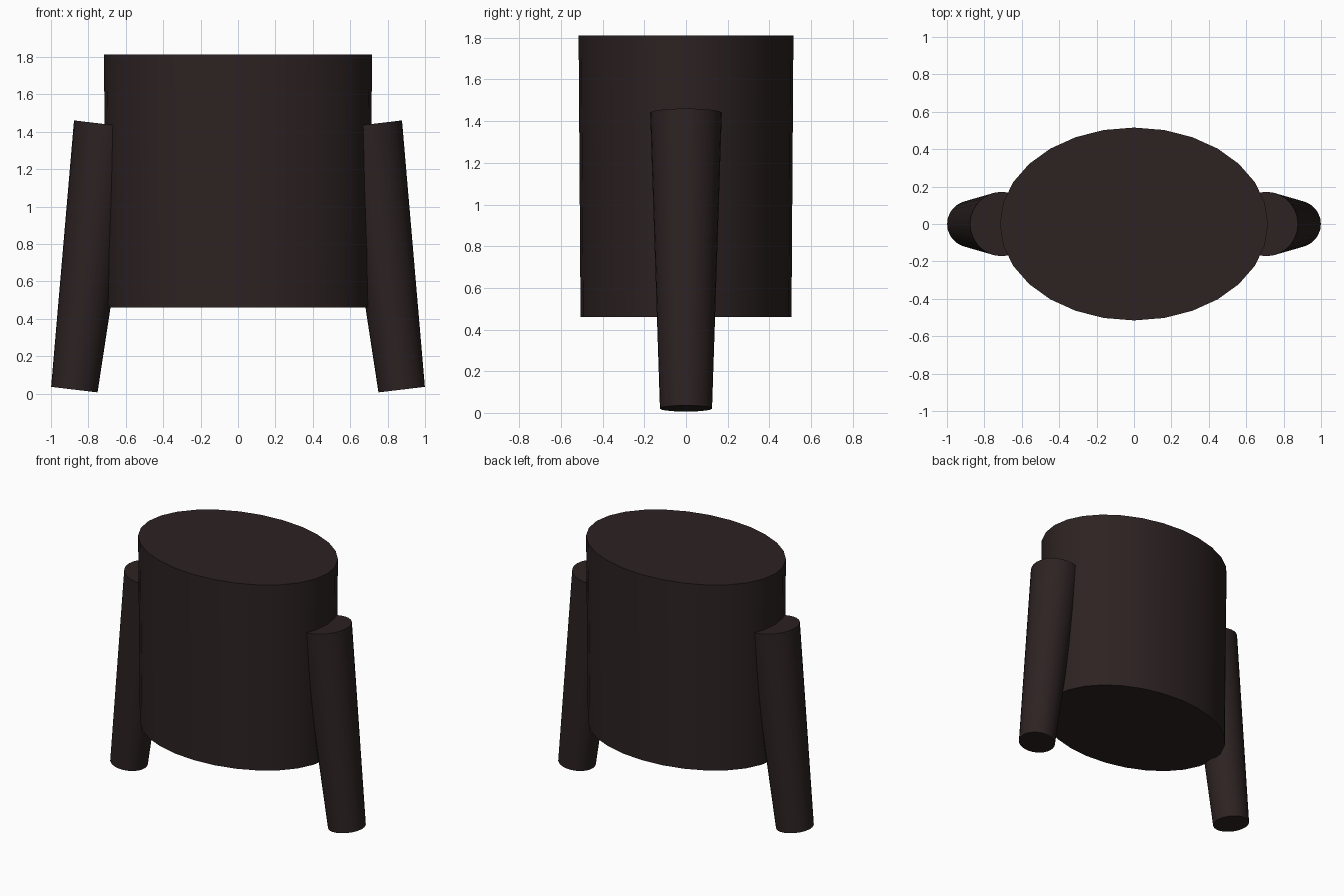
import bpy
import bmesh
from math import radians
from mathutils import Matrix, Vector

cube = bpy.data.objects.get("Cube")
if cube:
    bpy.data.objects.remove(cube, do_unlink=True)

# Dark brown cloth
cloth = bpy.data.materials.new("dark_brown_cloth")
cloth.use_nodes = True
colour = (0.026, 0.016, 0.016, 1)
cloth.diffuse_color = colour
cloth.node_tree.nodes["Principled BSDF"].inputs["Base Color"].default_value = colour


def tapered_tube(name, bottom, top, r_bottom, r_top, sides, depth_scale=1.0):
    """Capped cone between two points, flattened along y by depth_scale."""
    bottom, top = Vector(bottom), Vector(top)
    axis = top - bottom
    turn = Vector((0, 0, 1)).rotation_difference(axis).to_matrix().to_4x4()
    place = Matrix.Translation((bottom + top) / 2) @ turn
    # Turn a vertex towards the y axis, then flatten
    shape = Matrix.Diagonal((1, depth_scale, 1, 1)) @ Matrix.Rotation(radians(90), 4, "Z")
    bm = bmesh.new()
    bmesh.ops.create_cone(bm, cap_ends=True, segments=sides, radius1=r_bottom,
                          radius2=r_top, depth=axis.length, matrix=place @ shape)
    mesh = bpy.data.meshes.new(name)
    bm.to_mesh(mesh)
    bm.free()
    mesh.materials.append(cloth)
    obj = bpy.data.objects.new(name, mesh)
    bpy.context.collection.objects.link(obj)
    bpy.ops.object.select_all(action="DESELECT")
    obj.select_set(True)
    bpy.context.view_layer.objects.active = obj
    bpy.ops.object.shade_smooth_by_angle(angle=radians(35))
    return obj


# Oval body, slightly wider at the top
tapered_tube("body", (0, 0, 0.46), (0, 0, 1.812), 0.704, 0.717, 28, 0.719)

# Sleeves, leaning outwards and narrowing towards the cuffs
for side, sign in (("left", 1), ("right", -1)):
    tapered_tube(side + "_sleeve", (sign * 0.875, 0, 0.021), (sign * 0.706, 0, 1.44),
                 0.125, 0.172, 28)
